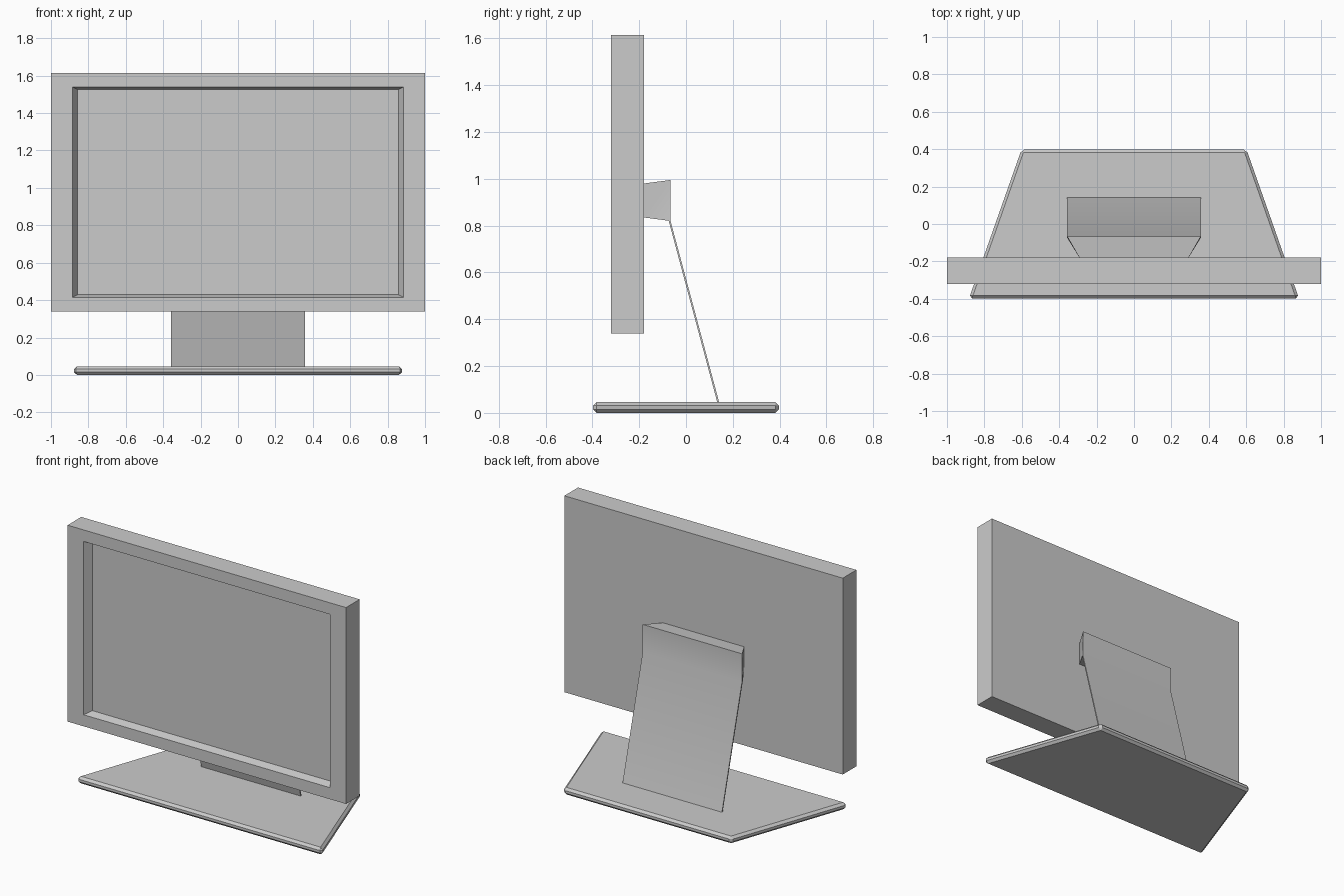
import bpy, bmesh

if "Cube" in bpy.data.objects:
    bpy.data.objects.remove(bpy.data.objects["Cube"])


def finish(name, bm):
    bmesh.ops.recalc_face_normals(bm, faces=bm.faces)
    mesh = bpy.data.meshes.new(name)
    bm.to_mesh(mesh)
    bm.free()
    obj = bpy.data.objects.new(name, mesh)
    bpy.context.collection.objects.link(obj)
    return obj


def loft(bm, rings):
    """Bridge equal closed rings and cap both ends."""
    loops = [[bm.verts.new(p) for p in r] for r in rings]
    for a, b in zip(loops, loops[1:]):
        for i in range(len(a)):
            j = (i + 1) % len(a)
            bm.faces.new((a[i], a[j], b[j], b[i]))
    bm.faces.new(loops[0])
    bm.faces.new(loops[-1])


def rect(hx, y, z0, z1):
    return [(-hx, y, z0), (hx, y, z0), (hx, y, z1), (-hx, y, z1)]


# Screen housing: back panel, outer shell, bezel, sloped recess, display
bm = bmesh.new()
loft(bm, [rect(1.0, -0.18, 0.34, 1.615),
          rect(1.0, -0.32, 0.34, 1.615),
          rect(0.885, -0.32, 0.415, 1.54),
          rect(0.857, -0.27, 0.43, 1.525)])
finish("screen", bm)

# Base: trapezoid slab with chamfered edges
bm = bmesh.new()
outline = [(-0.882, -0.397), (0.882, -0.397), (0.602, 0.397), (-0.602, 0.397)]
loft(bm, [[(x, y, z) for x, y in outline] for z in (0.0, 0.046)])
bmesh.ops.bevel(bm, geom=bm.edges[:], offset=0.015, segments=1,
                profile=0.5, affect='EDGES')
finish("base", bm)

# Stand: flared mounting block running into a thin leaning plate (y, z, half width)
profile = [(-0.18, 0.98, 0.292), (-0.18, 0.835, 0.292), (-0.074, 0.821, 0.357),
           (0.134, 0.044, 0.357), (0.142, 0.044, 0.357),
           (-0.066, 0.82, 0.357), (-0.066, 0.995, 0.357)]
bm = bmesh.new()
left, right = [[bm.verts.new((s * w, y, z)) for y, z, w in profile] for s in (-1, 1)]
for i in range(len(profile)):
    j = (i + 1) % len(profile)
    bm.faces.new((left[i], left[j], right[j], right[i]))
for side in (left, right):
    for ids in ((0, 1, 2, 5, 6), (2, 3, 4, 5)):
        bm.faces.new([side[i] for i in ids])
stand = finish("stand", bm)
bpy.context.view_layer.objects.active = stand
stand.select_set(True)
bpy.ops.object.shade_smooth_by_angle(angle=0.52)
